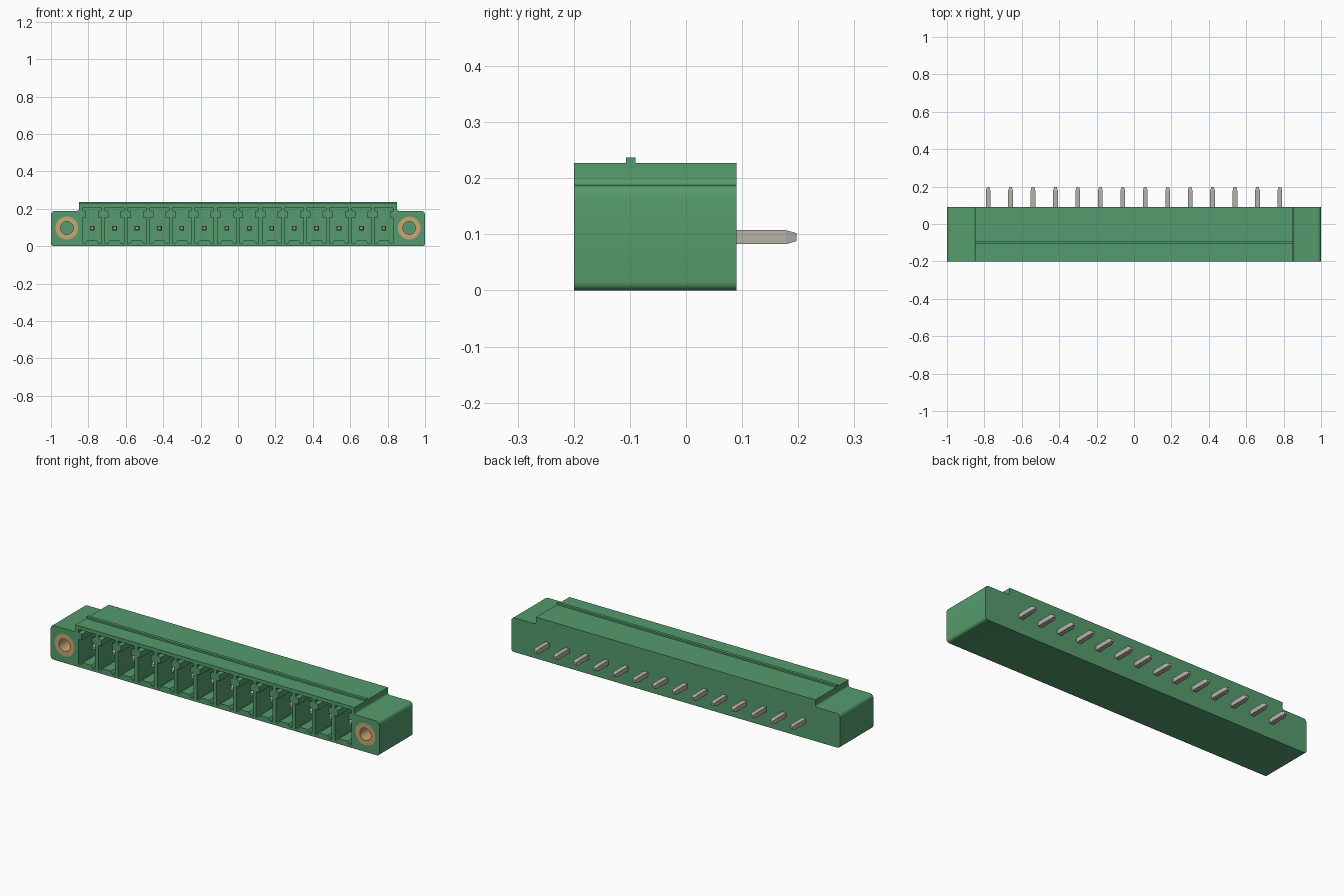
import bpy, bmesh, math

cube = bpy.data.objects.get("Cube")
if cube:
    bpy.data.objects.remove(cube, do_unlink=True)

FRONT, BACK = -0.2, 0.09
PIN_Z = 0.097
PITCH, COUNT = 0.12, 14
FLANGE_X = 0.915


def material(name, rgb):
    m = bpy.data.materials.new(name)
    m.use_nodes = True
    m.diffuse_color = (*rgb, 1)
    m.node_tree.nodes["Principled BSDF"].inputs["Base Color"].default_value = (*rgb, 1)
    return m


green = material("green plastic", (0.09, 0.33, 0.15))
brass = material("brass", (0.58, 0.38, 0.17))
tin = material("tin", (0.47, 0.45, 0.40))


def loft(name, rings, mat, closed=False):
    """Skin a list of equal-length rings; cap the ends or join them in a loop."""
    bm = bmesh.new()
    loops = [[bm.verts.new(p) for p in ring] for ring in rings]
    n = len(loops[0])
    pairs = list(zip(loops, loops[1:])) + ([(loops[-1], loops[0])] if closed else [])
    for a, b in pairs:
        for i in range(n):
            j = (i + 1) % n
            bm.faces.new((a[i], a[j], b[j], b[i]))
    if not closed:
        bm.faces.new(loops[0])
        bm.faces.new(loops[-1])
    bmesh.ops.recalc_face_normals(bm, faces=bm.faces)
    mesh = bpy.data.meshes.new(name)
    bm.to_mesh(mesh)
    bm.free()
    mesh.materials.append(mat)
    ob = bpy.data.objects.new(name, mesh)
    bpy.context.collection.objects.link(ob)
    return ob


def prism(name, outline, y0, y1, mat):
    return loft(name, [[(x, y, z) for x, z in outline] for y in (y0, y1)], mat)


def arc(cx, cz, r, start, end, steps=5):
    return [(cx + r * math.cos(math.radians(start + (end - start) * i / steps)),
             cz + r * math.sin(math.radians(start + (end - start) * i / steps)))
            for i in range(steps + 1)]


def mirrored(half):
    """Complete a right-hand outline, listed bottom to top, with its reflection."""
    return half + [(-x, z) for x, z in reversed(half)]


def circle(cx, y, r, steps=32):
    return [(x, y, z) for x, z in arc(cx, PIN_Z, r, 0, 360, steps)[:-1]]


def smooth(ob):
    bpy.ops.object.select_all(action="DESELECT")
    ob.select_set(True)
    bpy.context.view_layer.objects.active = ob
    bpy.ops.object.shade_smooth_by_angle(angle=math.radians(32))


# Housing with rounded flanges and a raised middle
half = (arc(0.985, 0.015, 0.015, -90, 0) + arc(0.98, 0.168, 0.02, 0, 90)
        + arc(0.862, 0.2, 0.012, 270, 180) + [(0.85, 0.227)])
housing = prism("housing", mirrored(half), FRONT, BACK, green)

# Pockets: keyed contact cavities and round flange holes
cavity = mirrored([(0.026, 0.03), (0.036, 0.014), (0.05, 0.014), (0.05, 0.152),
                   (0.032, 0.152), (0.032, 0.184), (0.05, 0.19), (0.05, 0.207)])
pin_x = [(i - (COUNT - 1) / 2) * PITCH for i in range(COUNT)]
cutters = [prism("cavity_cutter", [(x + cx, z) for x, z in cavity], FRONT - 0.05, 0.02, green)
           for cx in pin_x]
for side in (-1, 1):
    cutters.append(loft("hole_cutter", [circle(side * FLANGE_X, y, 0.061)
                                        for y in (FRONT - 0.05, 0.0)], green))
bpy.ops.object.select_all(action="DESELECT")
for c in cutters:
    c.hide_render = True
    c.select_set(True)
bpy.context.view_layer.objects.active = cutters[0]
bpy.ops.object.join()
cutter = cutters[0]

mod = housing.modifiers.new("pockets", "BOOLEAN")
mod.operation = "DIFFERENCE"
mod.solver = "EXACT"
mod.object = cutter
bpy.ops.object.select_all(action="DESELECT")
housing.select_set(True)
bpy.context.view_layer.objects.active = housing
bpy.ops.object.modifier_apply(modifier=mod.name)
bpy.data.objects.remove(cutter, do_unlink=True)
smooth(housing)

# Rib along the top
prism("top_rib", mirrored([(0.85, 0.222), (0.85, 0.237)]), -0.107, -0.09, green)

# Threaded inserts in the flanges
for side, label in ((-1, "right"), (1, "left")):
    cx = side * FLANGE_X
    rings = [circle(cx, y, r) for y, r in
             ((FRONT, 0.061), (0.0, 0.061), (0.0, 0.034), (FRONT, 0.034))]
    smooth(loft(label + "_insert", rings, brass, closed=True))

# Contact pins with tapered tips
for i, x in enumerate(pin_x):
    sections = ((-0.14, 0.007), (-0.122, 0.0125), (0.178, 0.0125), (0.197, 0.007))
    loft("pin_%02d" % (i + 1),
         [[(x + sx * h, y, PIN_Z - 0.002 + sz * h)
           for sx, sz in ((-1, -1), (1, -1), (1, 1), (-1, 1))] for y, h in sections], tin)
